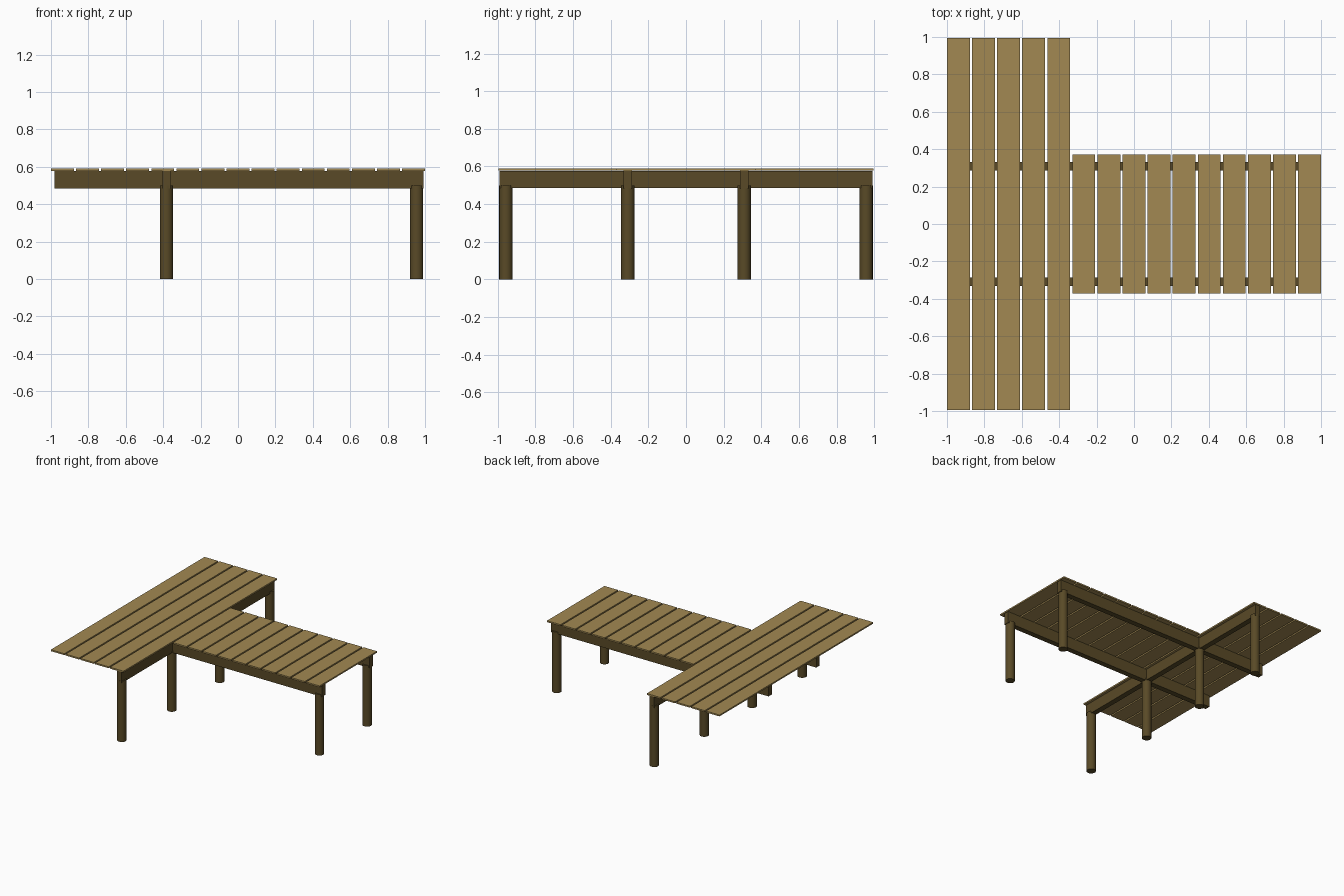
import bpy, math

if "Cube" in bpy.data.objects:
    bpy.data.objects.remove(bpy.data.objects["Cube"])


def material(name, color):
    m = bpy.data.materials.new(name)
    m.diffuse_color = (*color, 1)
    m.use_nodes = True
    m.node_tree.nodes["Principled BSDF"].inputs["Base Color"].default_value = m.diffuse_color
    return m


PLANK = material("plank_wood", (0.36, 0.25, 0.085))
FRAME = material("frame_wood", (0.10, 0.068, 0.02))


def box(name, x, y, z, mat):
    """Box from (min, max) ranges on each axis."""
    bpy.ops.mesh.primitive_cube_add(size=1, location=[(a + b) / 2 for a, b in (x, y, z)])
    o = bpy.context.object
    o.name = name
    o.scale = [b - a for a, b in (x, y, z)]
    bpy.ops.object.transform_apply(location=False, rotation=False, scale=True)
    o.data.materials.append(mat)


def leg(name, x, y):
    bpy.ops.mesh.primitive_cylinder_add(vertices=32, radius=0.035, depth=0.5, location=(x, y, 0.25))
    o = bpy.context.object
    o.name = name
    bpy.ops.object.shade_smooth_by_angle(angle=math.radians(40))
    o.data.materials.append(FRAME)


# deck planks: five long ones for the cross bar, ten short ones for the stem
WIDTH, PITCH = 0.122, 0.1341
for i in range(15):
    x0 = -1 + i * PITCH
    long = i < 5
    half = 0.995 if long else 0.372
    box("long_plank" if long else "short_plank", (x0, x0 + WIDTH), (-half, half),
        (0.578, 0.59), PLANK)

# supporting beams
for s in (-1, 1):
    y = s * 0.309
    box("stem_beam", (-0.98, 0.993), (y - 0.022, y + 0.022), (0.483, 0.578), FRAME)
box("cross_beam", (-0.405, -0.361), (-0.99, 0.99), (0.485, 0.577), FRAME)

# round legs
for s in (-1, 1):
    leg("cross_leg", -0.383, s * 0.957)
    leg("inner_leg", -0.383, s * 0.309)
    leg("stem_leg", 0.955, s * 0.309)
